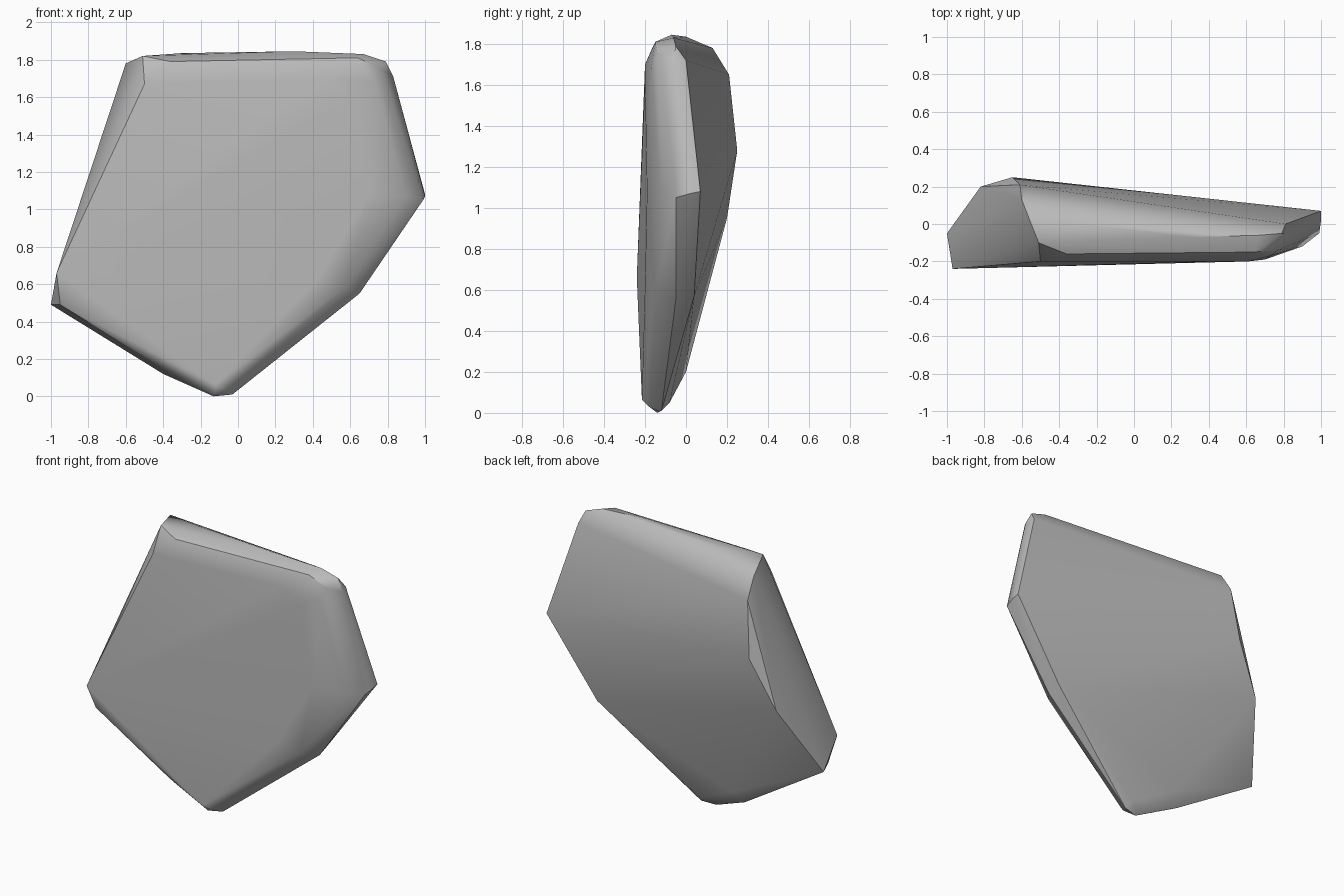
import bpy
import bmesh
import math

default_cube = bpy.data.objects.get("Cube")
if default_cube:
    bpy.data.objects.remove(default_cube, do_unlink=True)


def make_material(name, colour):
    material = bpy.data.materials.new(name)
    material.use_nodes = True
    material.diffuse_color = colour
    shader = material.node_tree.nodes["Principled BSDF"]
    shader.inputs["Base Color"].default_value = colour
    shader.inputs["Roughness"].default_value = 0.8
    return material


# Broad, nearly flat front face
front_corners = [
    (-.97, -.24, .66), (-.5, -.2, 1.67), (.45, -.2, 1.7), (.61, -.2, 1.62),
    (.7, -.19, 1.08), (.42, -.2, .62), (-.12, -.215, .065),
]

# Worn shoulder between the front face and the rim
shoulder = [
    (-.36, -.16, 1.79), (.64, -.15, 1.81), (.77, -.14, 1.75), (.73, -.17, 1.68),
    (.9, -.12, 1.07), (.57, -.15, .58), (-.06, -.18, .03),
    (-.4, -.16, .15), (-.95, -.17, .49),
]

# Outer rim, which gives the pentagonal outline
rim = [
    (-.51, -.1, 1.82), (.3, -.07, 1.845), (.67, -.06, 1.83), (.79, -.05, 1.79),
    (.83, -.06, 1.71), (.99, -.05, 1.05), (1, .02, 1.07), (.65, -.05, .55),
    (-.03, -.12, .01), (-.13, -.14, 0), (-.4, -.06, .12), (-1, -.05, .49),
]

# Slanted back face, thickest towards the right
back_corners = [
    (-.6, .13, 1.78), (-.3, .0, 1.835), (-.61, .21, 1.65), (-.65, .25, 1.28),
    (-.82, .2, .95), (1, .07, 1.08), (.81, .0, 1.72), (.64, .04, .57),
    (-.05, -.08, .05), (-.35, -.0, .2),
]

# Wrap the rings in one closed faceted stone
bm = bmesh.new()
for ring in (front_corners, shoulder, rim, back_corners):
    for corner in ring:
        bm.verts.new(corner)
hull = bmesh.ops.convex_hull(bm, input=list(bm.verts))
loose = [v for v in bm.verts if not v.link_faces]
bmesh.ops.delete(bm, geom=loose, context="VERTS")

# Merge nearly coplanar triangles into clean flat faces
bmesh.ops.dissolve_limit(bm, angle_limit=math.radians(2.5),
                         verts=list(bm.verts), edges=list(bm.edges))
bmesh.ops.recalc_face_normals(bm, faces=list(bm.faces))

mesh = bpy.data.meshes.new("stone_slab")
bm.to_mesh(mesh)
bm.free()
stone = bpy.data.objects.new("stone_slab", mesh)
bpy.context.collection.objects.link(stone)
mesh.materials.append(make_material("stone grey", (.5, .5, .5, 1)))

# Smooth the worn shoulders while keeping the crisp breaks
bpy.context.view_layer.objects.active = stone
stone.select_set(True)
bpy.ops.object.shade_smooth_by_angle(angle=math.radians(32))
weighted = stone.modifiers.new("broad_face_normals", "WEIGHTED_NORMAL")
weighted.keep_sharp = True
